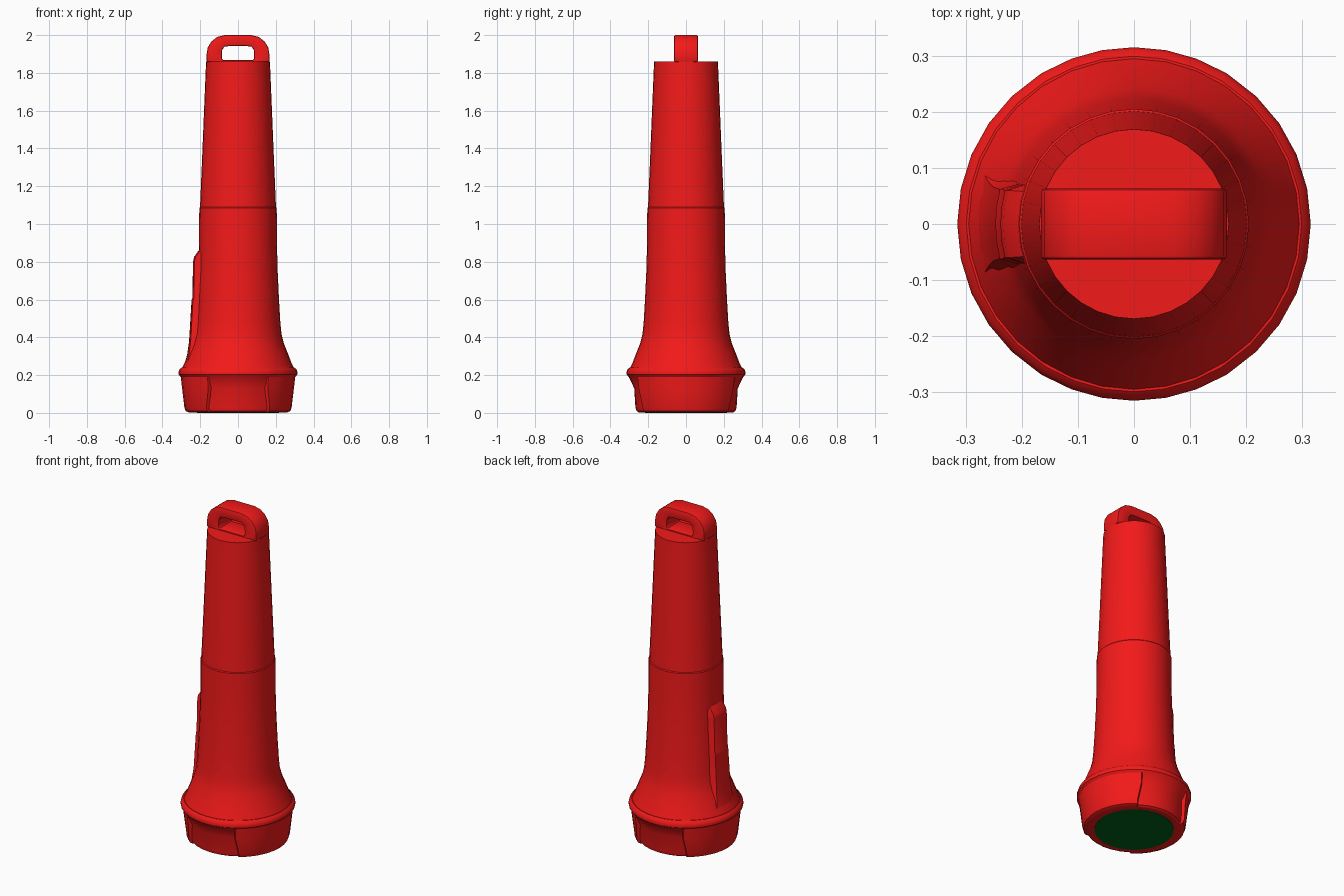
import bpy, bmesh
from math import sin, cos, pi, radians, sqrt

if "Cube" in bpy.data.objects:
    bpy.data.objects.remove(bpy.data.objects["Cube"])


def material(name, color):
    m = bpy.data.materials.new(name)
    m.diffuse_color = color
    m.use_nodes = True
    m.node_tree.nodes["Principled BSDF"].inputs["Base Color"].default_value = m.diffuse_color
    return m


RED = material("red_plastic", (0.9, 0.01, 0.01, 1))
GREEN = material("green_lens", (0.0, 0.12, 0.01, 1))


def build(name, rings, mat, caps=True, loop=False, bevel=0, angle=30):
    """Skin a list of closed rings of points into one smooth-shaded object."""
    bm = bmesh.new()
    vs = [[bm.verts.new(p) for p in ring] for ring in rings]
    n = len(vs[0])
    pairs = list(zip(vs, vs[1:])) + ([(vs[-1], vs[0])] if loop else [])
    for a, b in pairs:
        for i in range(n):
            j = (i + 1) % n
            bm.faces.new((a[i], a[j], b[j], b[i]))
    if caps:
        bm.faces.new(vs[0])
        bm.faces.new(vs[-1])
    bmesh.ops.recalc_face_normals(bm, faces=bm.faces)
    if bevel:
        sharp = [e for e in bm.edges if e.calc_face_angle(0) > radians(60)]
        bmesh.ops.bevel(bm, geom=sharp, offset=bevel, segments=2,
                        profile=0.5, affect='EDGES')
    me = bpy.data.meshes.new(name)
    bm.to_mesh(me)
    bm.free()
    ob = bpy.data.objects.new(name, me)
    bpy.context.collection.objects.link(ob)
    me.materials.append(mat)
    bpy.ops.object.select_all(action='DESELECT')
    ob.select_set(True)
    bpy.context.view_layer.objects.active = ob
    bpy.ops.object.shade_smooth_by_angle(angle=radians(angle))
    return ob


def circle(r, z, n=32):
    return [(r * cos(2 * pi * i / n), r * sin(2 * pi * i / n), z) for i in range(n)]


# Barrel: flared at the bottom, small step at mid height, tapered grip
barrel = [(0.297, 0.235), (0.283, 0.265), (0.262, 0.32), (0.242, 0.37),
          (0.230, 0.42), (0.224, 0.48), (0.217, 0.60), (0.210, 0.75),
          (0.206, 0.90), (0.205, 1.085), (0.201, 1.09), (0.190, 1.35),
          (0.179, 1.62), (0.169, 1.86)]
build("barrel", [circle(r, z) for r, z in barrel], RED)


# Head ring with a finger recess on the front and the back
def head_ring(r, z, recess_r, half):
    pts = []
    for middle in (-90, 90):
        for k in range(-3, 4):                       # recessed span
            a = radians(middle + k / 3 * half)
            pts.append((recess_r * cos(a), recess_r * sin(a), z))
        start, end = half + 1.2, 180 - half - 1.2    # full-radius span
        for k in range(11):
            a = radians(middle + start + (end - start) * k / 10)
            pts.append((r * cos(a), r * sin(a), z))
    return pts


head = [(0.215, 0.004, 0.215, 35), (0.262, 0.003, 0.250, 35),
        (0.277, 0.010, 0.262, 35), (0.284, 0.030, 0.268, 35),
        (0.296, 0.130, 0.274, 31), (0.303, 0.190, 0.303, 31),
        (0.314, 0.203, 0.314, 31), (0.315, 0.215, 0.315, 31),
        (0.310, 0.230, 0.310, 31), (0.299, 0.240, 0.299, 31),
        (0.270, 0.240, 0.270, 31)]
build("head_ring", [head_ring(*h) for h in head], RED, caps=False)

# Lens closing the head
build("lens", [circle(0.217, 0.0), circle(0.217, 0.02)], GREEN)

# Hanging loop: outer and inner outlines swept together, half mirrored over x
half = [(0.166, 1.855, 0.0, 1.866), (0.166, 1.90, 0.082, 1.868),
        (0.160, 1.935, 0.086, 1.90), (0.140, 1.967, 0.083, 1.925),
        (0.110, 1.990, 0.070, 1.939), (0.070, 2.0, 0.045, 1.942)]
outline = half + [(-a, b, -c, d) for a, b, c, d in reversed(half)]
outline.pop()
outline[0] = (0.166, 1.857, 0.082, 1.868)
outline[1] = (0.166, 1.90, 0.086, 1.88)
outline[-1] = (-0.166, 1.90, -0.086, 1.88)
outline.append((-0.166, 1.857, -0.082, 1.868))
W = 0.063
build("hanging_loop",
      [[(ox, -W, oz), (ox, W, oz), (ix, W, iz), (ix, -W, iz)]
       for ox, oz, ix, iz in outline], RED, caps=False, loop=True, bevel=0.007)


# Switch ridge on the left side: curved cross-sections stacked in z
def switch_ring(z, outer, inner, w, w_in):
    arc = [(-sqrt(outer ** 2 - (w * t) ** 2), w * t, z) for t in (-1, -.5, 0, .5, 1)]
    return arc + [(-inner, w_in, z), (-inner, -w_in, z)]


ridge = [(0.265, 0.281, 0.245, 0.088, 0.100), (0.31, 0.269, 0.235, 0.074, 0.092),
         (0.38, 0.259, 0.215, 0.066, 0.080), (0.58, 0.247, 0.190, 0.062, 0.076),
         (0.595, 0.247, 0.190, 0.062, 0.076), (0.605, 0.242, 0.188, 0.062, 0.076),
         (0.80, 0.238, 0.183, 0.060, 0.075), (0.825, 0.233, 0.183, 0.060, 0.075),
         (0.865, 0.205, 0.183, 0.058, 0.073)]
build("switch_ridge", [switch_ring(*s) for s in ridge], RED)
